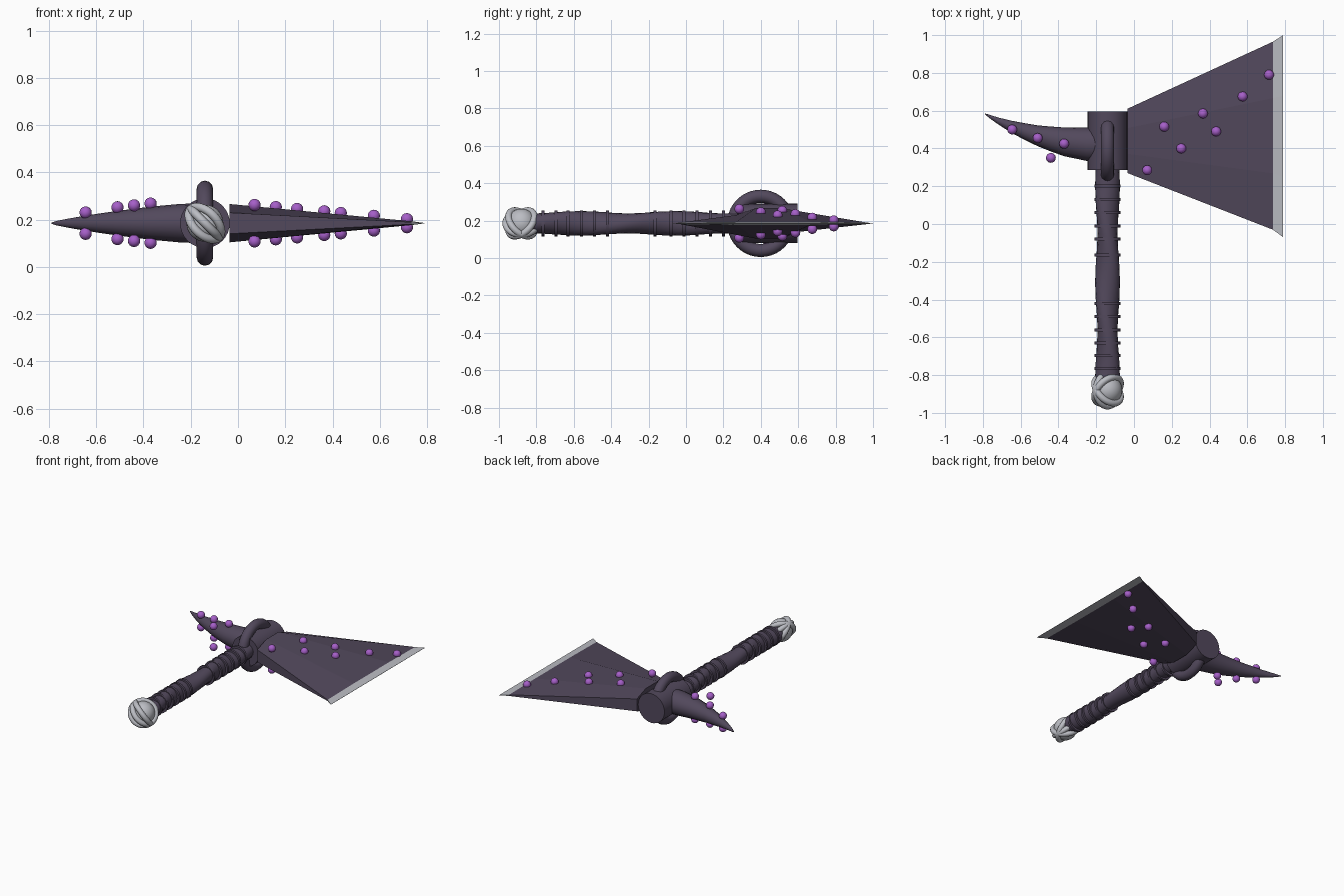
import bpy, bmesh, math
from mathutils import Vector, Matrix

if "Cube" in bpy.data.objects:
    bpy.data.objects.remove(bpy.data.objects["Cube"])

CX, CZ = -0.14, 0.185  # handle axis


def material(name, rgb):
    m = bpy.data.materials.new(name)
    m.diffuse_color = (*rgb, 1)
    m.use_nodes = True
    m.node_tree.nodes["Principled BSDF"].inputs["Base Color"].default_value = m.diffuse_color
    return m


DARK = material("dark plum", (0.085, 0.066, 0.108))
SILVER = material("pale silver", (0.50, 0.51, 0.55))
VIOLET = material("violet", (0.38, 0.115, 0.58))


def finish(ob, name, mat, smooth=40):
    ob.name = name
    ob.data.materials.append(mat)
    bpy.ops.object.select_all(action='DESELECT')
    ob.select_set(True)
    bpy.context.view_layer.objects.active = ob
    if smooth:
        bpy.ops.object.shade_smooth_by_angle(angle=math.radians(smooth))
    return ob


def loft(name, rings, mat, smooth=40):
    """Skin a closed tube over equal-sized rings of points."""
    bm = bmesh.new()
    vs = [[bm.verts.new(p) for p in r] for r in rings]
    n = len(rings[0])
    for a, b in zip(vs, vs[1:]):
        for i in range(n):
            j = (i + 1) % n
            bm.faces.new((a[i], a[j], b[j], b[i]))
    bm.faces.new(vs[0][::-1])
    bm.faces.new(vs[-1])
    bmesh.ops.recalc_face_normals(bm, faces=bm.faces)
    me = bpy.data.meshes.new(name)
    bm.to_mesh(me)
    bm.free()
    ob = bpy.data.objects.new(name, me)
    bpy.context.collection.objects.link(ob)
    return finish(ob, name, mat, smooth)


def y_cylinder(name, y, r, depth, n=32):
    bpy.ops.mesh.primitive_cylinder_add(vertices=n, radius=r, depth=depth,
                                        location=(CX, y, CZ),
                                        rotation=(math.pi / 2, 0, 0))
    return finish(bpy.context.object, name, DARK)


def torus(name, loc, normal, major, minor, mat):
    rot = Vector((0, 0, 1)).rotation_difference(Vector(normal)).to_euler()
    bpy.ops.mesh.primitive_torus_add(location=loc, rotation=rot, major_radius=major,
                                     minor_radius=minor, major_segments=40,
                                     minor_segments=12)
    return finish(bpy.context.object, name, mat, 60)


def ball(name, loc, r, mat, seg=16):
    bpy.ops.mesh.primitive_uv_sphere_add(segments=seg, ring_count=seg // 2,
                                         radius=r, location=loc)
    return finish(bpy.context.object, name, mat, 60)


# Head socket and the ring around it
y_cylinder("head_socket", 0.44, 0.105, 0.31)
torus("head_ring", (CX, 0.4, CZ), (1, 0, 0), 0.145, 0.035, DARK)

# Twisted handle with slightly flattened section
rings = []
for k in range(45):
    y = -0.82 + 1.14 * k / 44
    twist = 7.0 * k / 44
    ring = []
    for i in range(16):
        a = 2 * math.pi * i / 16
        p = Matrix.Rotation(twist, 2) @ Vector((0.066 * math.cos(a), 0.054 * math.sin(a)))
        ring.append((CX + p.x, y, CZ + p.y))
    rings.append(ring)
loft("handle", rings, DARK, 60)

# Grip bands in two groups
for y in (0.2, 0.13, 0.06, -0.01, -0.08, -0.165,
          -0.42, -0.49, -0.56, -0.63, -0.695, -0.765):
    y_cylinder("grip_band", y, 0.069, 0.016, 24)

# Pommel ball in a cage of hoops that share one slanted diameter
POM = (CX, -0.88, CZ)
ball("pommel_ball", POM, 0.078, SILVER, 32)
for deg in (55, 90, 125):
    t = math.radians(deg)
    s = math.sin(t) / math.sqrt(2)
    torus("pommel_hoop", POM, (s, math.cos(t), s), 0.084, 0.018, SILVER)


# Flared axe blade
def blade_ring(x, y0, y1, h):
    c, w = (y0 + y1) / 2, (y1 - y0) / 2
    half = [(-1, 0.55), (-0.4, 1), (0.4, 1), (1, 0.55)]
    pts = half + [(a, -b) for a, b in reversed(half)]
    return [(x, c + a * w, CZ + b * h) for a, b in pts]


loft("blade", [blade_ring(-0.035, 0.27, 0.61, 0.081),
               blade_ring(0.735, -0.03, 0.965, 0.008)], DARK, 0)
loft("cutting_edge", [blade_ring(0.735, -0.03, 0.965, 0.008),
                      blade_ring(0.79, -0.07, 1.0, 0.0008)], SILVER, 0)

# Curved back spike: x, centre y, half width, half height
spike = [(-0.18, 0.422, 0.09, 0.084), (-0.25, 0.422, 0.088, 0.081),
         (-0.37, 0.435, 0.076, 0.070), (-0.44, 0.45, 0.066, 0.061),
         (-0.51, 0.467, 0.055, 0.052), (-0.58, 0.49, 0.044, 0.042),
         (-0.65, 0.515, 0.032, 0.031), (-0.72, 0.546, 0.018, 0.019),
         (-0.77, 0.572, 0.008, 0.009), (-0.79, 0.584, 0.002, 0.002)]
loft("back_spike", [[(x, y + w * math.cos(i * math.pi / 8), CZ + h * math.sin(i * math.pi / 8))
                     for i in range(16)] for x, y, w, h in spike], DARK, 50)

# Studs on both faces: x, y, height off the middle plane
studs = [(0.07, 0.285, 0.077), (0.16, 0.515, 0.068), (0.25, 0.4, 0.06),
         (0.365, 0.585, 0.05), (0.435, 0.49, 0.043), (0.575, 0.675, 0.031),
         (0.715, 0.79, 0.017), (-0.645, 0.5, 0.045), (-0.51, 0.455, 0.067),
         (-0.44, 0.35, 0.075), (-0.37, 0.425, 0.083)]
for x, y, h in studs:
    for side in (1, -1):
        ball("stud", (x, y, CZ + side * h), 0.026, VIOLET)
